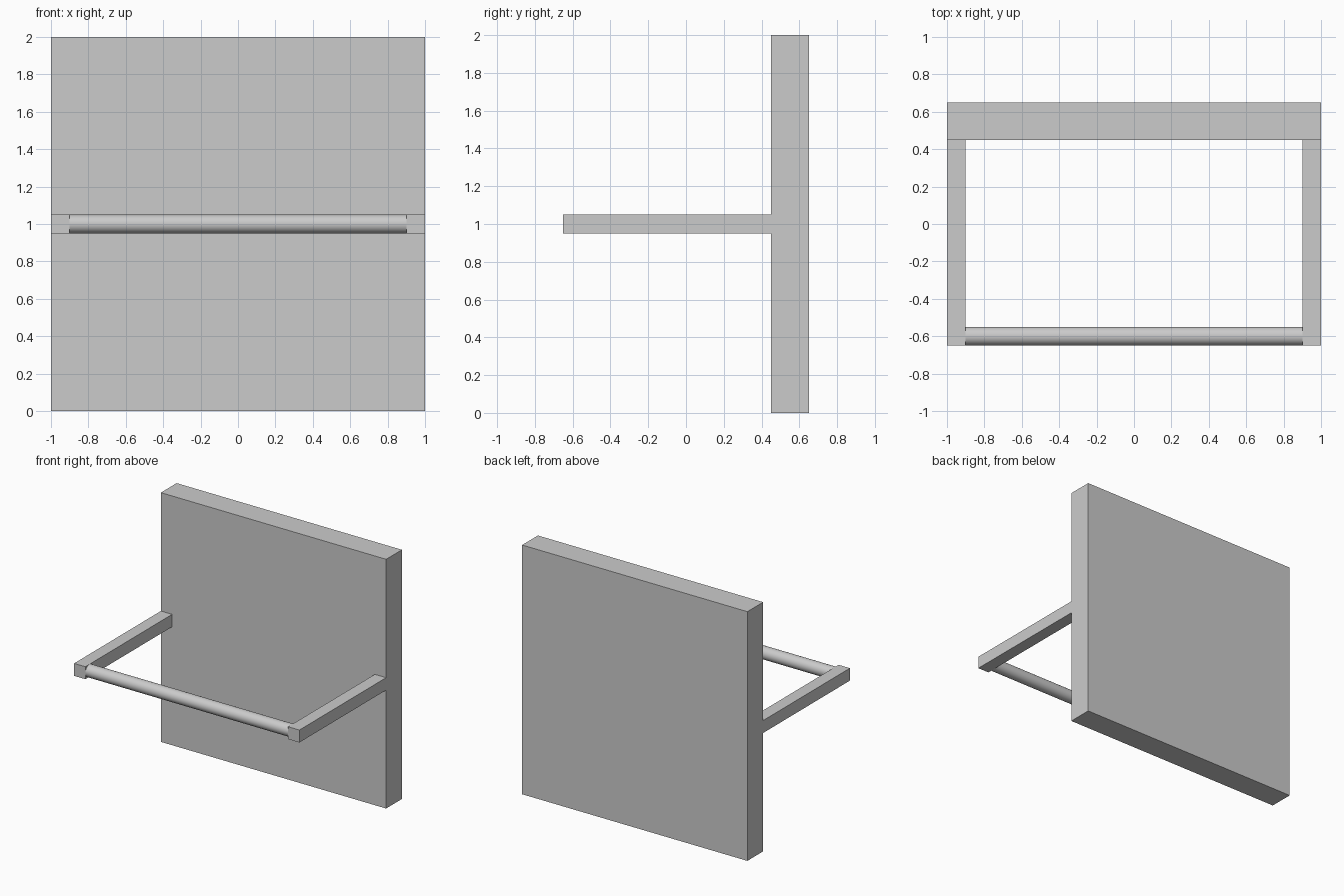
import bpy
import math

if "Cube" in bpy.data.objects:
    bpy.data.objects.remove(bpy.data.objects["Cube"])


def box(name, lo, hi):
    """Axis-aligned box between two corners."""
    bpy.ops.mesh.primitive_cube_add(size=1, location=[(a + b) / 2 for a, b in zip(lo, hi)])
    obj = bpy.context.object
    obj.name = name
    obj.scale = [b - a for a, b in zip(lo, hi)]
    bpy.ops.object.transform_apply(location=False, rotation=False, scale=True)
    return obj


# Upright back panel
box("back_panel", (-1, 0.45, 0), (1, 0.65, 2))

# Two square arms reaching forward from the panel
for side, x in (("left", -0.95), ("right", 0.95)):
    box(side + "_arm", (x - 0.05, -0.65, 0.95), (x + 0.05, 0.45, 1.05))

# Round rail between the arm ends
bpy.ops.mesh.primitive_cylinder_add(vertices=32, radius=0.05, depth=1.8,
                                    location=(0, -0.6, 1), rotation=(0, math.pi / 2, 0))
rail = bpy.context.object
rail.name = "front_rail"
bpy.ops.object.transform_apply(location=False, rotation=True, scale=False)
bpy.ops.object.shade_smooth_by_angle(angle=math.radians(30))
